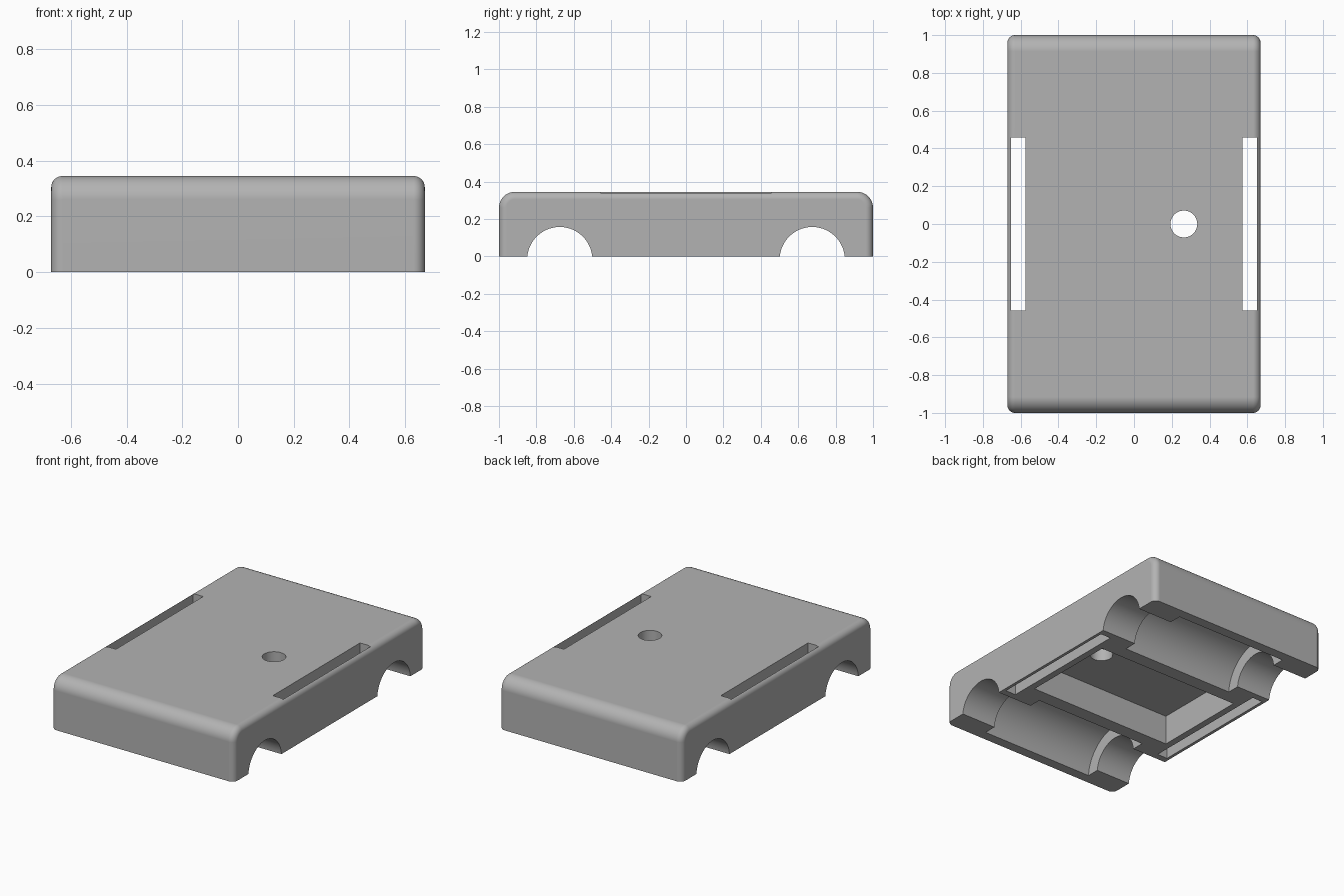
import bpy
import bmesh
from math import sin, cos, pi

cube = bpy.data.objects.get("Cube")
if cube:
    bpy.data.objects.remove(cube, do_unlink=True)

HALF_X, HALF_Y, HEIGHT = 0.67, 1.0, 0.345
END_R, SIDE_R = 0.085, 0.04      # rounding of the short and the long edges
BAY_Y, BAY_Z = 0.675, -0.017     # axis of the two round bays

grey = bpy.data.materials.new("plain grey")
grey.use_nodes = True
colour = (0.45, 0.45, 0.45, 1)
grey.diffuse_color = colour
grey.node_tree.nodes["Principled BSDF"].inputs["Base Color"].default_value = colour


def make_object(name, bm):
    bmesh.ops.recalc_face_normals(bm, faces=bm.faces)
    mesh = bpy.data.meshes.new(name)
    bm.to_mesh(mesh)
    bm.free()
    mesh.materials.append(grey)
    obj = bpy.data.objects.new(name, mesh)
    bpy.context.collection.objects.link(obj)
    return obj


def profile(inset, steps=12):
    """Side outline with rounded top corners, shrunk inwards by inset."""
    r = END_R - inset
    arc = [(HALF_Y - END_R + r * cos(a), HEIGHT - END_R + r * sin(a))
           for a in (i * pi / 2 / steps for i in range(steps + 1))]
    half = [(HALF_Y - inset, 0)] + arc
    return half + [(-y, z) for y, z in reversed(half)]


def box(name, xs, ys, zs):
    bm = bmesh.new()
    bmesh.ops.create_cube(bm, size=1)
    for v in bm.verts:
        v.co = [lo if c < 0 else hi for c, (lo, hi) in zip(v.co, (xs, ys, zs))]
    return make_object(name, bm)


def cylinder(name, radius, length, location, along_x, segments=96):
    bm = bmesh.new()
    bmesh.ops.create_cone(bm, cap_ends=True, segments=segments, radius1=radius,
                          radius2=radius, depth=length)
    obj = make_object(name, bm)
    obj.location = location
    if along_x:
        obj.rotation_euler = (0, pi / 2, 0)
    return obj


# Housing: loft the side outline across the width, rounding both side faces
steps = 10
angles = [i * pi / 2 / steps for i in range(steps + 1)]
stations = [(-HALF_X + SIDE_R * (1 - sin(a)), SIDE_R * (1 - cos(a))) for a in reversed(angles)]
stations = stations[::-1] + [(-x, d) for x, d in stations]
bm = bmesh.new()
rings = [[bm.verts.new((x, y, z)) for y, z in profile(d)]
         for x, d in sorted(stations)]
for a, b in zip(rings, rings[1:]):
    for i in range(len(a)):
        j = (i + 1) % len(a)
        bm.faces.new((a[i], a[j], b[j], b[i]))
bm.faces.new(rings[0])
bm.faces.new(rings[-1])
# Merge the coplanar underside strips into one face
under = [f for f in bm.faces if all(abs(v.co.z) < 1e-6 for v in f.verts)]
bmesh.ops.dissolve_faces(bm, faces=under)
housing = make_object("housing", bm)

# Cutters: round bays with wider middles, side slots, centre recess, round hole
cutters = [box("recess_cutter", (-0.53, 0.53), (-0.325, 0.325), (-0.3, 0.197)),
           cylinder("hole_cutter", 0.071, 1, (0.264, 0, 0.3), False, 64)]
for s in (-1, 1):
    cutters += [
        cylinder("bay_cutter", 0.174, 2, (0, s * BAY_Y, BAY_Z), True),
        cylinder("wide_bay_cutter", 0.258, 0.83, (0, s * BAY_Y, BAY_Z), True),
        box("slot_cutter", sorted((s * 0.575, s * 0.65)), (-0.457, 0.457), (-0.3, 0.6))]

bpy.context.view_layer.objects.active = housing
for cutter in cutters:
    cutter.hide_render = True
    mod = housing.modifiers.new("cut", 'BOOLEAN')
    mod.operation = 'DIFFERENCE'
    mod.solver = 'EXACT'
    mod.object = cutter
    bpy.ops.object.modifier_apply(modifier=mod.name)
for cutter in cutters:
    bpy.data.objects.remove(cutter, do_unlink=True)

# Smooth rounded surfaces, crisp edges
bpy.ops.object.select_all(action='DESELECT')
housing.select_set(True)
bpy.ops.object.shade_smooth_by_angle(angle=pi / 6)
weighted = housing.modifiers.new("weighted_normals", 'WEIGHTED_NORMAL')
weighted.keep_sharp = True
